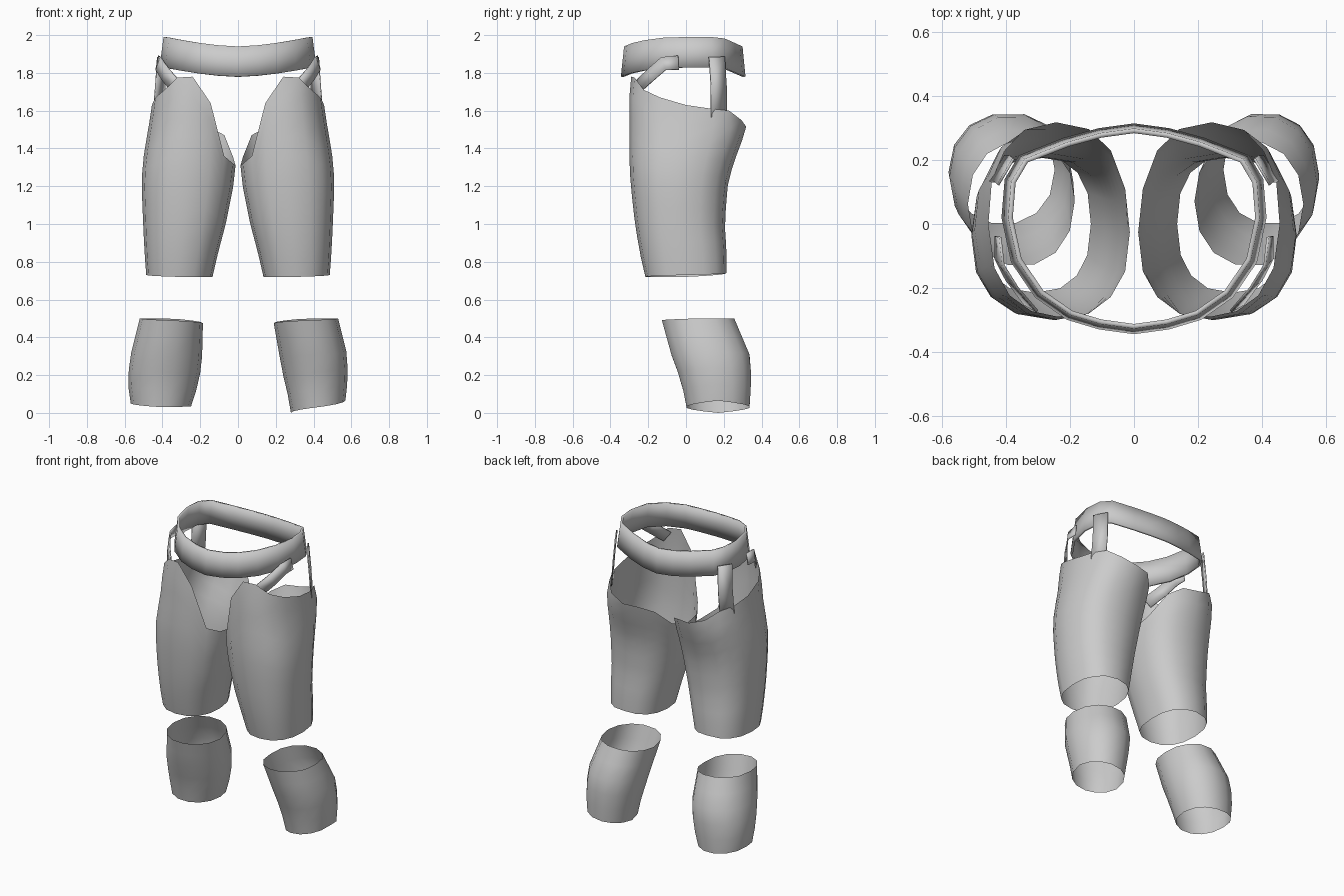
import bpy, bmesh, math
from mathutils import Vector

if "Cube" in bpy.data.objects:
    bpy.data.objects.remove(bpy.data.objects["Cube"])

grey = bpy.data.materials.new("plain grey")
grey.diffuse_color = (0.6, 0.6, 0.6, 1)
grey.use_nodes = True
grey.node_tree.nodes["Principled BSDF"].inputs["Base Color"].default_value = grey.diffuse_color


def finish(bm, name, thickness=0.0):
    me = bpy.data.meshes.new(name)
    bm.to_mesh(me)
    bm.free()
    ob = bpy.data.objects.new(name, me)
    bpy.context.collection.objects.link(ob)
    me.materials.append(grey)
    bpy.ops.object.select_all(action='DESELECT')
    ob.select_set(True)
    bpy.context.view_layer.objects.active = ob
    if thickness:
        mod = ob.modifiers.new("thickness", 'SOLIDIFY')
        mod.thickness = thickness
        mod.offset = -1
    bpy.ops.object.shade_smooth_by_angle(angle=math.radians(40))
    return ob


def lerp_table(table, t):
    """Linear interpolation in rows of (key, values...)."""
    if t <= table[0][0]:
        return table[0][1:]
    for a, b in zip(table, table[1:]):
        if t <= b[0]:
            f = (t - a[0]) / (b[0] - a[0])
            return [p + (q - p) * f for p, q in zip(a[1:], b[1:])]
    return table[-1][1:]


def section_point(sections, z, ang, power):
    x0, x1, y0, y1 = lerp_table(sections, z)
    c, s = math.cos(ang), math.sin(ang)
    sq = lambda v: math.copysign(abs(v) ** (2 / power), v)
    return ((x0 + x1) / 2 + (x1 - x0) / 2 * sq(c),
            (y0 + y1) / 2 + (y1 - y0) / 2 * sq(s), z)


def tube(name, sections, low, high, side, cols=16, rows=8, power=2.4):
    """Open sleeve through (z, x0, x1, y0, y1) boxes, hems given by angle."""
    bm = bmesh.new()
    grid = []
    for r in range(rows + 1):
        ring = []
        for i in range(cols):
            deg = 360 * i / cols
            z0, z1 = lerp_table(low, deg)[0], lerp_table(high, deg)[0]
            x, y, z = section_point(sections, z0 + (z1 - z0) * r / rows,
                                    math.radians(deg), power)
            ring.append(bm.verts.new((side * x, y, z)))
        grid.append(ring)
    for a, b in zip(grid, grid[1:]):
        for i in range(cols):
            j = (i + 1) % cols
            f = [a[i], a[j], b[j], b[i]]
            bm.faces.new(f if side > 0 else f[::-1])
    return finish(bm, name)


def ribbon(name, path, normals, width, side):
    """Flat strap along a path, facing the given normals."""
    bm = bmesh.new()
    pts = [Vector(p) for p in path]
    rows = []
    for i, p in enumerate(pts):
        tan = (pts[min(i + 1, len(pts) - 1)] - pts[max(i - 1, 0)]).normalized()
        w = tan.cross(Vector(normals[i])).normalized() * width / 2
        rows.append([bm.verts.new((side * q.x, q.y, q.z)) for q in (p - w, p + w)])
    for a, b in zip(rows, rows[1:]):
        bm.faces.new((a[0], a[1], b[1], b[0]))
    bmesh.ops.recalc_face_normals(bm, faces=bm.faces[:])
    return finish(bm, name, 0.008)


# Belt: flared band that rises over the hips
bm = bmesh.new()
half = [(0, -0.345), (0.11, -0.33), (0.21, -0.30), (0.31, -0.23), (0.385, -0.12),
        (0.415, 0.02), (0.405, 0.14), (0.36, 0.215), (0.22, 0.27), (0.11, 0.30),
        (0, 0.315)]
outline = half + [(-x, y) for x, y in half[-2:0:-1]]
rings = []
for t in (0, 0.5, 1):
    ring = []
    for x, y in outline:
        hip = min(1, abs(x) / 0.4) ** 1.6
        z0 = 1.78 + 0.05 * hip
        z1 = 1.94 + 0.05 * hip
        s = 1 - 0.05 * t
        ring.append(bm.verts.new((x * s, y * s, z0 + (z1 - z0) * t)))
    rings.append(ring)
for a, b in zip(rings, rings[1:]):
    for i in range(len(outline)):
        j = (i + 1) % len(outline)
        bm.faces.new((a[i], a[j], b[j], b[i]))
finish(bm, "belt", 0.015)

# Thigh sleeves: boxes per height, and the cut of the upper hem by angle
thigh = [(0.72, 0.135, 0.485, -0.215, 0.215), (0.85, 0.105, 0.495, -0.245, 0.215),
         (1.0, 0.065, 0.502, -0.27, 0.205), (1.2, 0.025, 0.51, -0.292, 0.22),
         (1.32, 0.012, 0.505, -0.30, 0.25), (1.42, 0.012, 0.49, -0.30, 0.29),
         (1.52, 0.015, 0.472, -0.30, 0.32), (1.67, 0.03, 0.45, -0.30, 0.29),
         (1.78, 0.06, 0.42, -0.29, 0.27)]
thigh_top = [(0, 1.63), (22, 1.61), (45, 1.60), (67, 1.55), (90, 1.515), (112, 1.51),
             (135, 1.47), (157, 1.36), (180, 1.31), (202, 1.32), (225, 1.36),
             (236, 1.54), (247.5, 1.64), (270, 1.78), (292.5, 1.775), (315, 1.71),
             (337.5, 1.67), (360, 1.63)]
thigh_low = [(0, 0.73), (90, 0.74), (180, 0.72), (270, 0.72), (360, 0.73)]

# Calf sleeves: the two lean slightly differently
calf_right = [(0.03, 0.28, 0.565, 0.0, 0.34), (0.17, 0.245, 0.58, -0.03, 0.35),
              (0.3, 0.22, 0.58, -0.08, 0.345), (0.5, 0.185, 0.53, -0.135, 0.26)]
calf_left = [(0.03, 0.25, 0.565, 0.0, 0.34), (0.17, 0.205, 0.585, -0.03, 0.35),
             (0.3, 0.19, 0.57, -0.08, 0.345), (0.5, 0.185, 0.52, -0.135, 0.26)]
calf_top = [(0, 0.50), (90, 0.50), (180, 0.475), (270, 0.49), (360, 0.50)]
low_right = [(0, 0.065), (90, 0.03), (180, 0.0), (270, 0.03), (360, 0.065)]
low_left = [(0, 0.05), (90, 0.03), (180, 0.035), (270, 0.03), (360, 0.05)]

for side, label, calf, low in ((1, "right", calf_right, low_right),
                               (-1, "left", calf_left, low_left)):
    tube("thigh_sleeve_" + label, thigh, thigh_low, thigh_top, side, rows=10)
    tube("calf_sleeve_" + label, calf, low, calf_top, side, cols=14, rows=5, power=2.15)
    # Straps joining the sleeves to the belt
    ribbon("front_strap_" + label,
           [(0.43, -0.04, 1.855), (0.425, -0.12, 1.85), (0.385, -0.19, 1.79), (0.325, -0.265, 1.72)],
           [(1, 0, 0.2), (0.9, -0.4, 0.2), (0.8, -0.6, 0.2), (0.6, -0.8, 0.1)], 0.075, side)
    ribbon("back_strap_" + label,
           [(0.405, 0.165, 1.885), (0.415, 0.175, 1.73), (0.43, 0.175, 1.55)],
           [(0.85, 0.5, 0)] * 3, 0.095, side)
